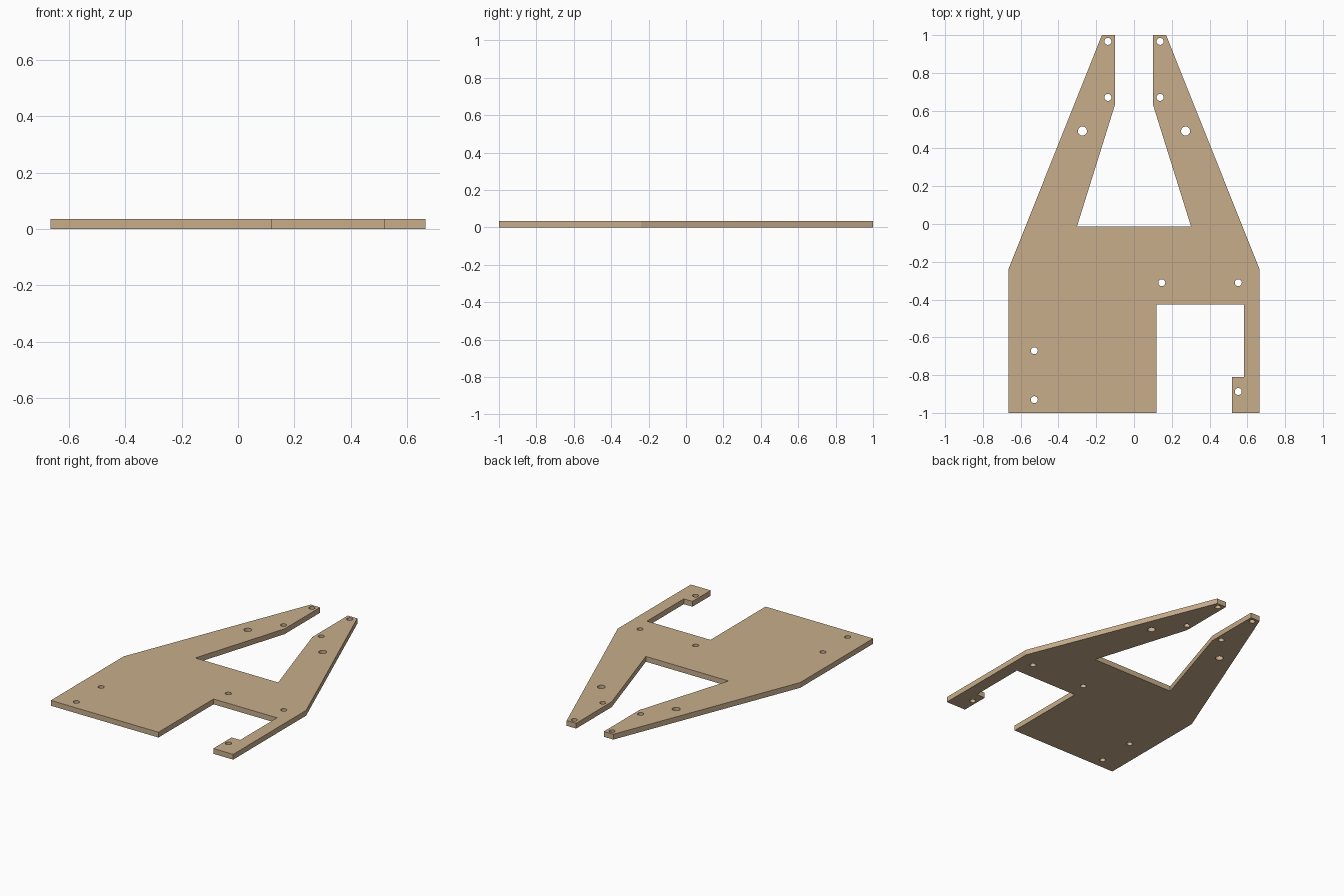
import bpy, bmesh, math

if "Cube" in bpy.data.objects:
    bpy.data.objects.remove(bpy.data.objects["Cube"])

THICK = 0.035

tan = bpy.data.materials.new("tan_board")
tan.diffuse_color = (0.58, 0.42, 0.26, 1)
tan.use_nodes = True
tan.node_tree.nodes["Principled BSDF"].inputs["Base Color"].default_value = tan.diffuse_color

# Plate outline: mirrored forked arms, then the notched lower edge
arm = [(0.665, -0.24), (0.17, 1), (0.101, 1), (0.101, 0.63), (0.302, -0.013)]
outline = arm + [(-x, y) for x, y in reversed(arm)]
outline += [(-0.665, -1), (0.12, -1), (0.12, -0.426), (0.583, -0.426),
            (0.583, -0.81), (0.52, -0.81), (0.52, -1), (0.665, -1)]

# Screw holes (x, y, radius)
holes = [(0.147, -0.311, 0.0185), (0.552, -0.311, 0.0185), (0.552, -0.887, 0.0185),
         (-0.528, -0.671, 0.0185), (-0.528, -0.93, 0.0185)]
for s in (-1, 1):
    holes += [(s * 0.138, 0.967, 0.0185), (s * 0.138, 0.67, 0.0185), (s * 0.273, 0.492, 0.024)]


def circle(cx, cy, r, n=32):
    return [(cx + r * math.cos(2 * math.pi * i / n), cy + r * math.sin(2 * math.pi * i / n))
            for i in range(n)]


# Filled 2D curve with holes, extruded to thickness
curve = bpy.data.curves.new("plate_profile", 'CURVE')
curve.dimensions = '2D'
curve.fill_mode = 'BOTH'
curve.extrude = THICK / 2
for pts in [outline] + [circle(*h) for h in holes]:
    sp = curve.splines.new('POLY')
    sp.points.add(len(pts) - 1)
    for p, (x, y) in zip(sp.points, pts):
        p.co = (x, y, 0, 1)
    sp.use_cyclic_u = True
helper = bpy.data.objects.new("plate_profile", curve)
bpy.context.collection.objects.link(helper)
bpy.context.view_layer.update()
mesh = bpy.data.meshes.new_from_object(helper.evaluated_get(bpy.context.evaluated_depsgraph_get()))
bpy.data.objects.remove(helper)

# Weld caps to walls and rest the plate on z = 0
bm = bmesh.new()
bm.from_mesh(mesh)
bmesh.ops.remove_doubles(bm, verts=bm.verts, dist=1e-5)
bmesh.ops.translate(bm, verts=bm.verts, vec=(0, 0, THICK / 2))
bmesh.ops.recalc_face_normals(bm, faces=bm.faces)
bm.to_mesh(mesh)
bm.free()

mesh.materials.clear()
mesh.materials.append(tan)
plate = bpy.data.objects.new("forked_plate", mesh)
bpy.context.collection.objects.link(plate)
bpy.context.view_layer.objects.active = plate
plate.select_set(True)
bpy.ops.object.shade_smooth_by_angle(angle=math.radians(20))
